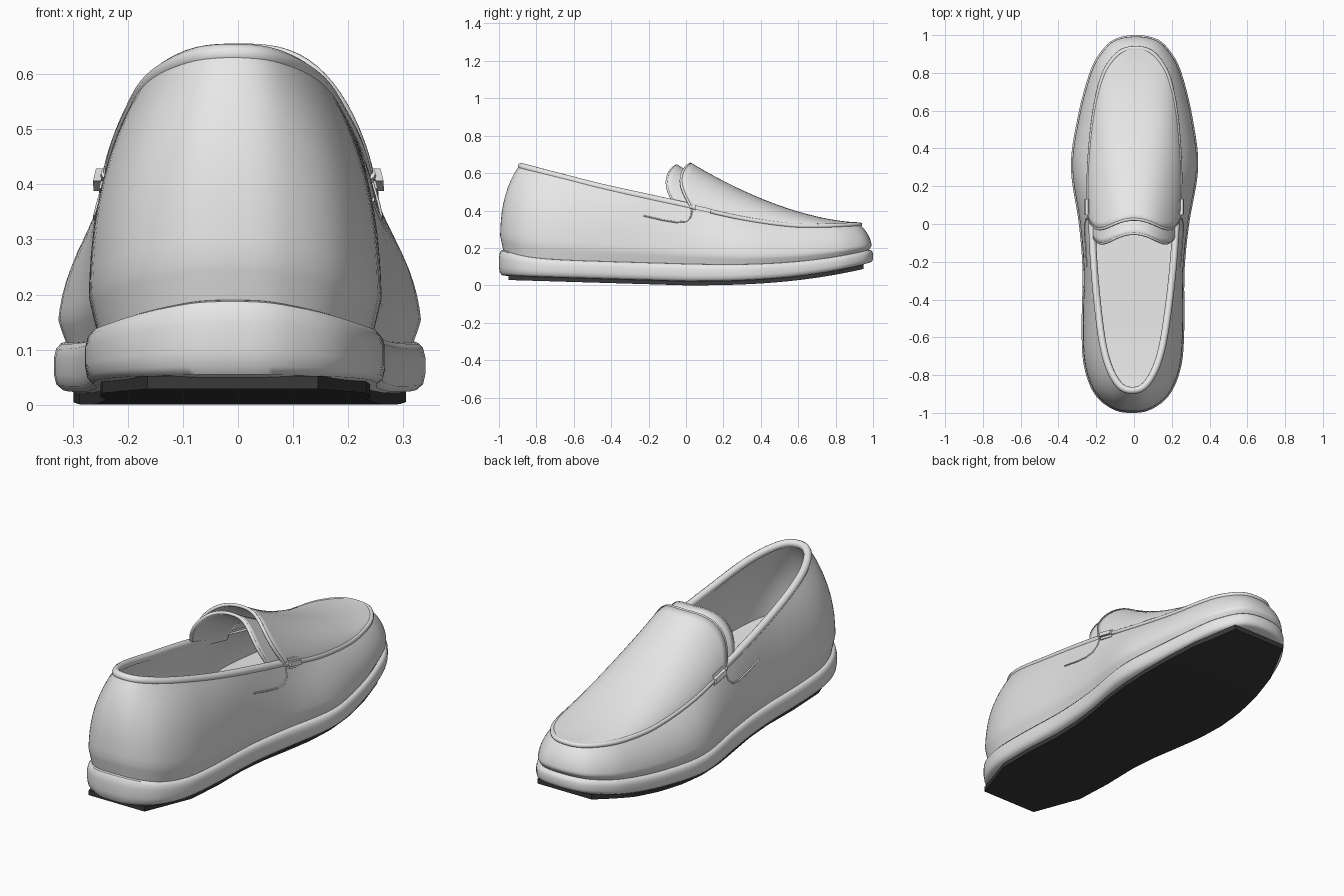
import bpy, bmesh, math
from mathutils import Vector

cube = bpy.data.objects.get("Cube")
if cube:
    bpy.data.objects.remove(cube)


def material(name, rgb):
    m = bpy.data.materials.new(name)
    m.use_nodes = True
    m.diffuse_color = (*rgb, 1)
    m.node_tree.nodes["Principled BSDF"].inputs["Base Color"].default_value = (*rgb, 1)
    return m


LEATHER = material("pale grey leather", (0.8, 0.8, 0.8))
RUBBER = material("black rubber", (0.04, 0.04, 0.04))

# Half outlines from toe to heel: widest line of the sole, and the rim of the upper
BASE = [(0, 1, 0), (.12, .975, 0), (.2, .89, 0), (.25, .78, 0), (.305, .56, 0),
        (.337, .3, 0), (.292, 0, 0), (.27, -.25, 0), (.272, -.55, 0),
        (.258, -.75, 0), (.2, -.9, 0), (.1, -.982, 0), (0, -1, 0)]
RIM = [(0, .93, .325), (.08, .91, .325), (.15, .83, .322), (.19, .72, .318),
       (.22, .55, .322), (.24, .3, .358), (.238, .05, .415), (.225, -.2, .47),
       (.2, -.45, .525), (.17, -.65, .575), (.13, -.78, .607), (.07, -.87, .63),
       (0, -.895, .636)]
STEPS = 6
LOOP = 24
SAMPLES = [i / STEPS for i in range(LOOP * STEPS)]


def mirrored(half):
    return [Vector(p) for p in half] + [Vector((-x, y, z)) for x, y, z in half[-2:0:-1]]


BASE, RIM = mirrored(BASE), mirrored(RIM)


def spline(pts, s):
    """Closed smooth curve through the points."""
    i = math.floor(s)
    t = s - i
    a, b, c, d = (pts[(i + k) % LOOP] for k in (-1, 0, 1, 2))
    return (2 * b + (c - a) * t + (2 * a - 5 * b + 4 * c - d) * t ** 2
            + (3 * b - a - 3 * c + d) * t ** 3) / 2


def inward(s):
    d = spline(BASE, s + .1) - spline(BASE, s - .1)
    return Vector((d.y, -d.x, 0)).normalized()


def sole_low(y):
    return .019 + .1 * max(y, 0) ** 2.5 + .03 * max(-y, 0)


def sole_high(y):
    return sole_low(y) + .096 - .025 * max(y, 0) + .045 * max(-y, 0) ** 8


def sole_point(s, inset, f):
    p = spline(BASE, s)
    p.z = sole_low(p.y) * (1 - f) + sole_high(p.y) * f
    return p + inward(s) * inset


def wall_point(s, t, inset=0):
    n, b, r = inward(s), spline(BASE, s), spline(RIM, s)
    low = b + n * (.006 + .016 * max(0, 1 - 6 * t))
    p = low.lerp(r, t ** (2.2 + .8 * max(-b.y, 0))) + n * inset
    p.z = sole_high(b.y) * (1 - t) + r.z * t
    return p


def skew(p):
    return Vector((p.x + .01 * p.y, p.y, p.z))


def finish(name, bm, mat, smooth=True):
    for v in bm.verts:
        v.co = skew(v.co)
    me = bpy.data.meshes.new(name)
    bm.to_mesh(me)
    bm.free()
    me.materials.append(mat)
    ob = bpy.data.objects.new(name, me)
    bpy.context.collection.objects.link(ob)
    if smooth:
        bpy.ops.object.select_all(action='DESELECT')
        ob.select_set(True)
        bpy.context.view_layer.objects.active = ob
        bpy.ops.object.shade_smooth_by_angle(angle=math.radians(45))
    return ob


def shell(name, rings, mat, smooth=True):
    """Skin closed rings; both ends close onto the centre line."""
    def flat(ring):
        return [Vector((0, p.y, p.z)) for p in ring]
    rings = [flat(rings[0])] + rings + [flat(rings[-1])]
    bm = bmesh.new()
    rows = [[bm.verts.new(p) for p in ring] for ring in rings]
    n = len(rows[0])
    for a, b in zip(rows, rows[1:]):
        for i in range(n):
            j = (i + 1) % n
            bm.faces.new((a[i], a[j], b[j], b[i]))
    bmesh.ops.remove_doubles(bm, verts=bm.verts, dist=.0002)
    bmesh.ops.recalc_face_normals(bm, faces=bm.faces)
    return finish(name, bm, mat, smooth)


def tube(name, pts, radius):
    cu = bpy.data.curves.new(name, 'CURVE')
    cu.dimensions = '3D'
    cu.bevel_depth = radius
    cu.bevel_resolution = 3
    cu.use_fill_caps = True
    sp = cu.splines.new('POLY')
    sp.points.add(len(pts) - 1)
    for q, p in zip(sp.points, pts):
        q.co = (*skew(p), 1)
    cu.materials.append(LEATHER)
    ob = bpy.data.objects.new(name, cu)
    bpy.context.collection.objects.link(ob)


# Thin black tread plate with straight-cut toe and heel
tread = [(.0, .95), (.15, .95), (.24, .75), (.275, .6), (.296, .45), (.302, .3), (.29, .15),
         (.265, 0), (.245, -.15), (.237, -.3), (.245, -.5), (.24, -.7), (.155, -.95), (0, -.95)]
tread = [Vector((x, y, 0)) for x, y in tread]
tread += [Vector((-p.x, p.y, 0)) for p in tread[-2:0:-1]]
dense = [a.lerp(b, k / 4) for a, b in zip(tread, tread[1:] + tread[:1]) for k in range(4)]
shell("outsole", [[Vector((p.x, p.y, sole_low(p.y) + dz)) for p in dense]
                  for dz in (-.019, .005)], RUBBER, False)

# Rounded band around the foot of the shoe
band = [(.05, 0), (.015, .04), (.004, .15), (0, .35), (0, .7), (.004, .88), (.012, .98), (.035, 1.02)]
shell("sole_band", [[sole_point(s, i, f) for s in SAMPLES] for i, f in band], LEATHER)

# Upper: outer wall, rim, lining and insole in one skin
outer = [0, .04, .08, .12, .17, .25, .35, .45, .55, .65, .75, .84, .92, 1]
rings = [[wall_point(s, t) for s in SAMPLES] for t in outer]
rings += [[wall_point(s, t, .032) for s in SAMPLES] for t in reversed(outer[4:])]
shell("upper", rings, LEATHER)


def vamp_point(s, v, back=0, drop=0, narrow=1):
    r = spline(RIM, s)
    top = .33 + .315 * (max(0, .93 - r.y) / .9) ** 1.7
    rise = max(0, top - r.z) * (1 - abs(v) ** 2.9) ** .8
    fade = max(0, 1 - r.y / .5)
    y = r.y - back - .14 * fade * (v ** 2 - v ** 6)
    return Vector((r.x * v * narrow, y, r.z + rise - drop))


ACROSS = [math.sin(math.pi * k / 40) for k in range(-20, 21)]


def sheet(name, first, last, rows, thickness, **shift):
    """Arched leather panel spanning the rim from side to side."""
    bm = bmesh.new()
    grid = [[bm.verts.new(vamp_point(first + (last - first) * i / rows, v, **shift))
             for v in ACROSS] for i in range(rows + 1)]
    for a, b in zip(grid, grid[1:]):
        for k in range(len(ACROSS) - 1):
            bm.faces.new((a[k], b[k], b[k + 1], a[k + 1]))
    bmesh.ops.remove_doubles(bm, verts=bm.verts, dist=.0002)
    ob = finish(name, bm, LEATHER)
    mod = ob.modifiers.new("thickness", 'SOLIDIFY')
    mod.thickness = thickness
    mod.offset = 0


EDGE = 6.1
sheet("vamp", 0, EDGE, 48, .014)
sheet("tongue", 5, EDGE, 12, .016, back=.075, drop=.01, narrow=.93)
tube("vamp_binding", [vamp_point(EDGE, v) for v in ACROSS], .008)
tube("tongue_binding", [vamp_point(EDGE, v, .075, .01, .93) for v in ACROSS], .008)

# Raised seam around the vamp and rolled collar around the opening
seam = [spline(RIM, -EDGE + 2 * EDGE * k / 80) for k in range(81)]
tube("vamp_seam", seam, .012)
collar = [wall_point(EDGE + (LOOP - 2 * EDGE) * k / 90, 1, .014) for k in range(91)]
tube("collar_roll", collar, .019)

# Side details: strap tab and curved quarter seam
quarter = [(7.0, .72), (6.8, .71), (6.6, .7), (6.3, .7), (6.1, .74), (6.03, .83), (6.05, .95)]
for side, sign in (("left", 1), ("right", -1)):
    bm = bmesh.new()
    bmesh.ops.create_cube(bm, size=1)
    for v in bm.verts:
        v.co = Vector((sign * (.243 - v.co.z * .012) + v.co.x * .036, .09 + v.co.y * .11,
                       .408 + v.co.z * .05 - v.co.y * .025))
    bmesh.ops.bevel(bm, geom=bm.edges[:], offset=.014, segments=4, affect='EDGES')
    finish(side + "_strap_tab", bm, LEATHER)
    pts = [wall_point(s, t) for s, t in quarter]
    tube(side + "_quarter_seam", [Vector((sign * p.x, p.y, p.z)) for p in pts], .004)
